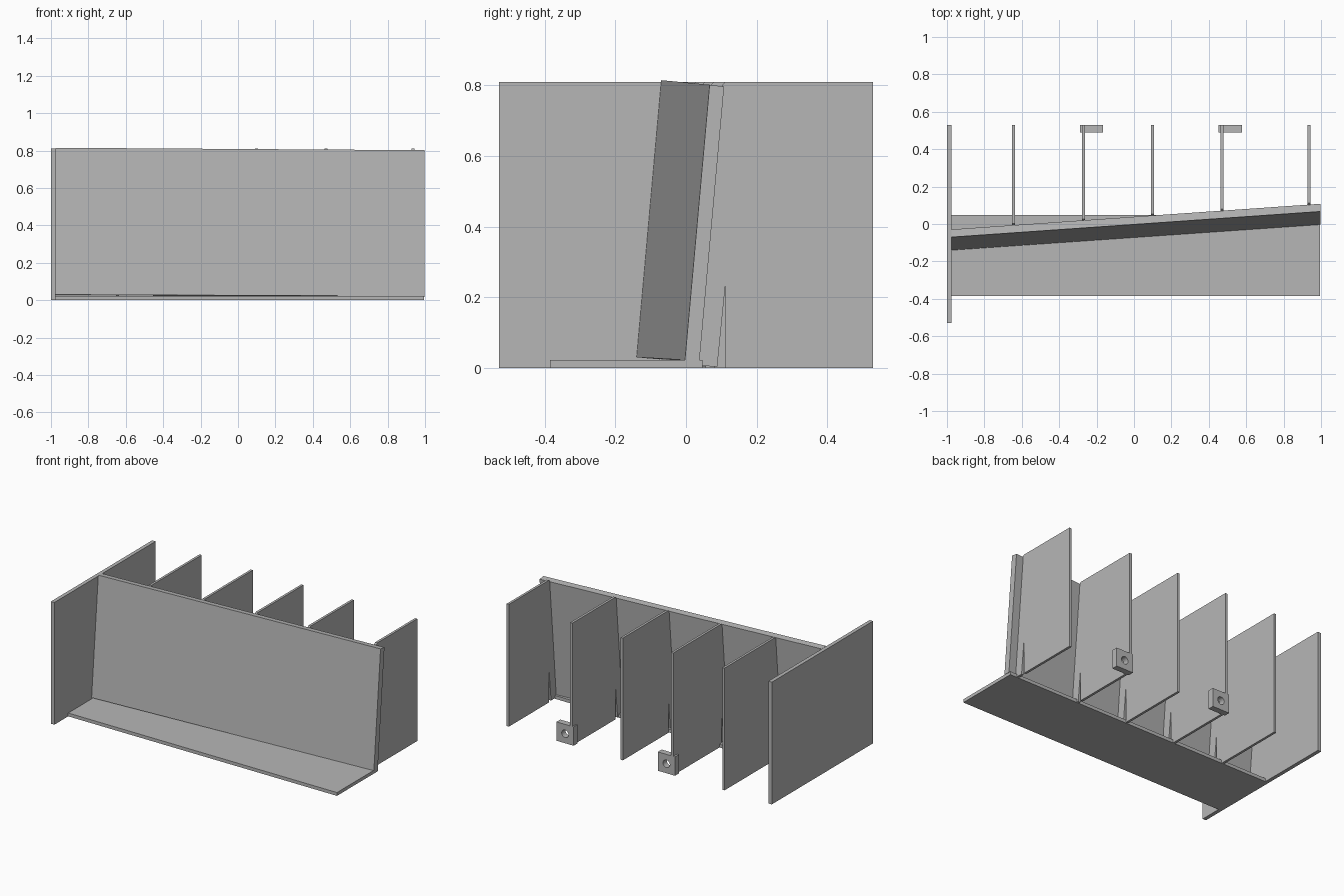
import bpy
import bmesh
from math import pi

old = bpy.data.objects.get("Cube")
if old:
    bpy.data.objects.remove(old)

grey = bpy.data.materials.new("light_grey")
grey.use_nodes = True
COLOUR = (0.47, 0.47, 0.47, 1)
grey.diffuse_color = COLOUR
grey.node_tree.nodes["Principled BSDF"].inputs["Base Color"].default_value = COLOUR


def finish(name, bm):
    bmesh.ops.recalc_face_normals(bm, faces=bm.faces)
    mesh = bpy.data.meshes.new(name)
    bm.to_mesh(mesh)
    bm.free()
    mesh.materials.append(grey)
    obj = bpy.data.objects.new(name, mesh)
    bpy.context.collection.objects.link(obj)
    return obj


def loft(name, x0, profile0, x1, profile1):
    """Join two (y, z) outlines standing at x0 and x1."""
    bm = bmesh.new()
    a = [bm.verts.new((x0, y, z)) for y, z in profile0]
    b = [bm.verts.new((x1, y, z)) for y, z in profile1]
    bm.faces.new(a)
    bm.faces.new(b[::-1])
    for i in range(len(a)):
        j = (i + 1) % len(a)
        bm.faces.new((a[i], a[j], b[j], b[i]))
    return finish(name, bm)


def box(name, x0, x1, y0, y1, z0, z1):
    outline = [(y0, z0), (y1, z0), (y1, z1), (y0, z1)]
    return loft(name, x0, outline, x1, outline)


# Upright end plate and floor shelf
BACK, TOP = 0.53, 0.81
box("end_plate", -1, -0.975, -BACK, BACK, 0, TOP)
box("floor_shelf", -0.975, 0.995, -0.385, 0.047, 0, 0.022)

# Leaning panel, turned slightly about the vertical
LEFT, RIGHT, LEAN, THICK = -0.975, 0.998, 0.07, 0.041


def front_at(x):
    return -0.14 + (x - LEFT) / (RIGHT - LEFT) * 0.137


def panel_outline(x, low, high):
    y = front_at(x)
    return [(y, low), (y + THICK, low - 0.004),
            (y + THICK + LEAN, high - 0.005), (y + LEAN, high)]


loft("leaning_panel", LEFT, panel_outline(LEFT, 0.03, 0.815),
     RIGHT, panel_outline(RIGHT, 0.022, 0.802))

# Ribs behind the panel, each with a narrow wedge slit at the foot
HALF = 0.008
for i, x in enumerate((-0.645, -0.27, 0.1, 0.47, 0.935)):
    foot = front_at(x) + THICK
    slit = foot + 0.078
    outline = [(foot, 0.005), (foot + 0.055, 0.004), (slit, 0.235),
               (slit, 0), (BACK, 0), (BACK, TOP),
               (slit, TOP), (foot + LEAN - 0.002, 0.8)]
    loft(f"rib_{i + 1}", x - HALF, outline, x + HALF, outline)

# Mounting lugs with a round bolt hole
for side, x in (("right", -0.29), ("left", 0.453)):
    size = 0.125
    lug = box(f"mounting_lug_{side}", x, x + size, 0.49, BACK, 0, size)
    bpy.ops.mesh.primitive_cylinder_add(
        vertices=32, radius=0.025, depth=0.2,
        location=(x + size / 2, 0.51, size / 2), rotation=(pi / 2, 0, 0))
    cutter = bpy.context.object
    cutter.name = f"bolt_hole_cutter_{side}"
    cutter.data.materials.append(grey)
    cutter.hide_render = True
    cutter.display_type = 'WIRE'
    hole = lug.modifiers.new("bolt_hole", 'BOOLEAN')
    hole.operation = 'DIFFERENCE'
    hole.solver = 'EXACT'
    hole.object = cutter
